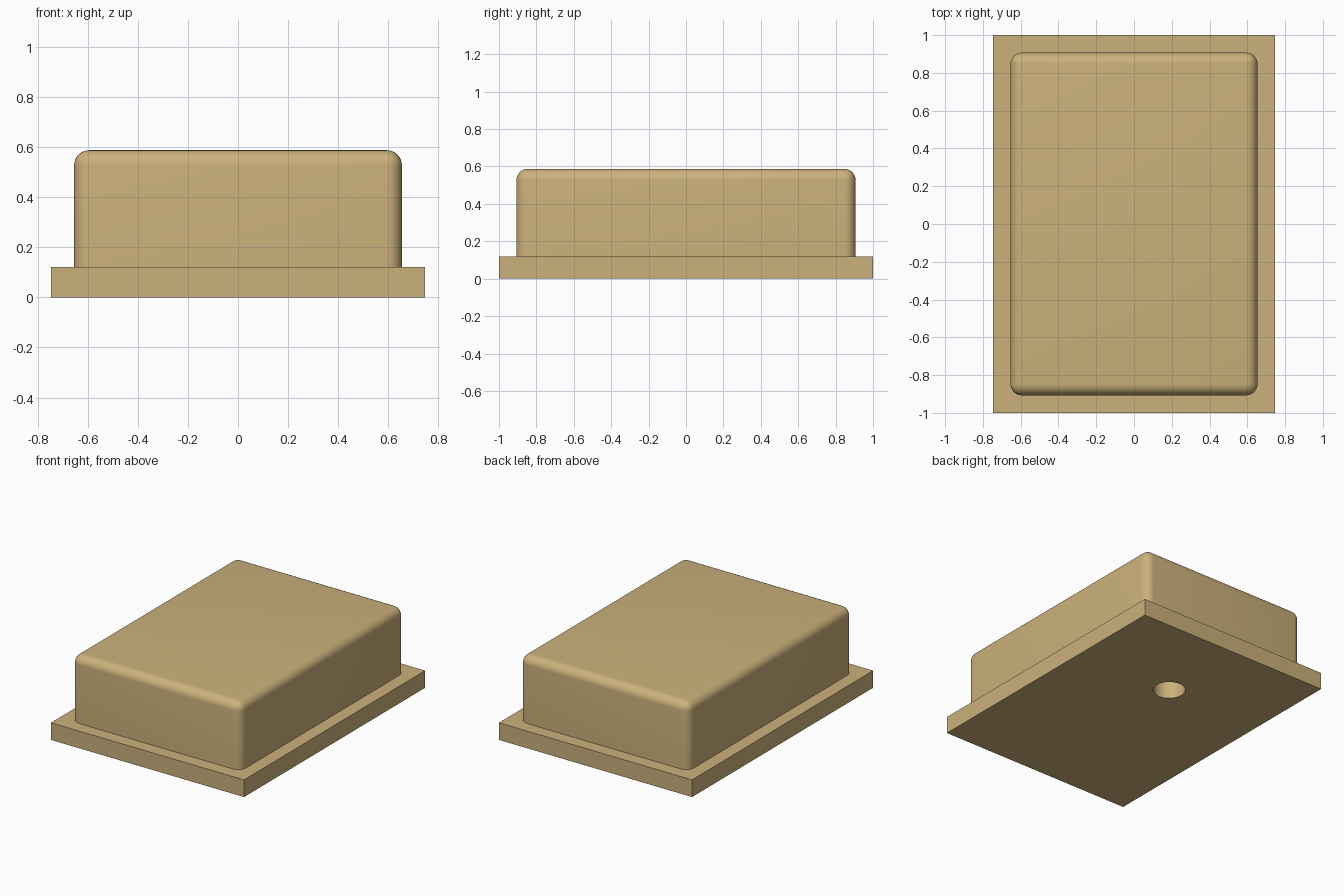
import bpy
import bmesh

cube = bpy.data.objects.get("Cube")
if cube:
    bpy.data.objects.remove(cube, do_unlink=True)

PLATE_TOP = 0.12
HOUSING_TOP = 0.587

tan = bpy.data.materials.new("tan")
tan.use_nodes = True
tan.diffuse_color = (0.60, 0.44, 0.20, 1)
tan.node_tree.nodes["Principled BSDF"].inputs["Base Color"].default_value = tan.diffuse_color


def add_box(name, width, depth, bottom, top):
    bpy.ops.mesh.primitive_cube_add(size=1, location=(0, 0, (bottom + top) / 2))
    box = bpy.context.object
    box.name = name
    box.scale = (width, depth, top - bottom)
    bpy.ops.object.transform_apply(location=True, rotation=False, scale=True)
    box.data.materials.append(tan)
    return box


def smooth(obj):
    bpy.ops.object.select_all(action="DESELECT")
    obj.select_set(True)
    bpy.context.view_layer.objects.active = obj
    bpy.ops.object.shade_smooth_by_angle(angle=0.6)


# Base plate with a round hole on its underside
plate = add_box("base_plate", 1.494, 2, 0, PLATE_TOP)
bpy.ops.mesh.primitive_cylinder_add(vertices=48, radius=0.105, depth=0.5, location=(0, 0.355, 0))
cutter = bpy.context.object
cutter.name = "hole_cutter"
cutter.hide_render = True
cutter.data.materials.append(tan)
cut = plate.modifiers.new("hole", "BOOLEAN")
cut.operation = "DIFFERENCE"
cut.solver = "EXACT"
cut.object = cutter
bpy.context.view_layer.objects.active = plate
bpy.ops.object.modifier_apply(modifier=cut.name)
bpy.data.objects.remove(cutter, do_unlink=True)
smooth(plate)

# Housing with rounded uprights and top edges
housing = add_box("housing", 1.308, 1.814, PLATE_TOP, HOUSING_TOP)
bm = bmesh.new()
bm.from_mesh(housing.data)
rounded = [e for e in bm.edges if any(v.co.z > PLATE_TOP + 0.1 for v in e.verts)]
bmesh.ops.bevel(bm, geom=rounded, offset=0.06, offset_type="OFFSET",
                segments=8, profile=0.5, affect="EDGES")
bm.to_mesh(housing.data)
bm.free()
smooth(housing)
